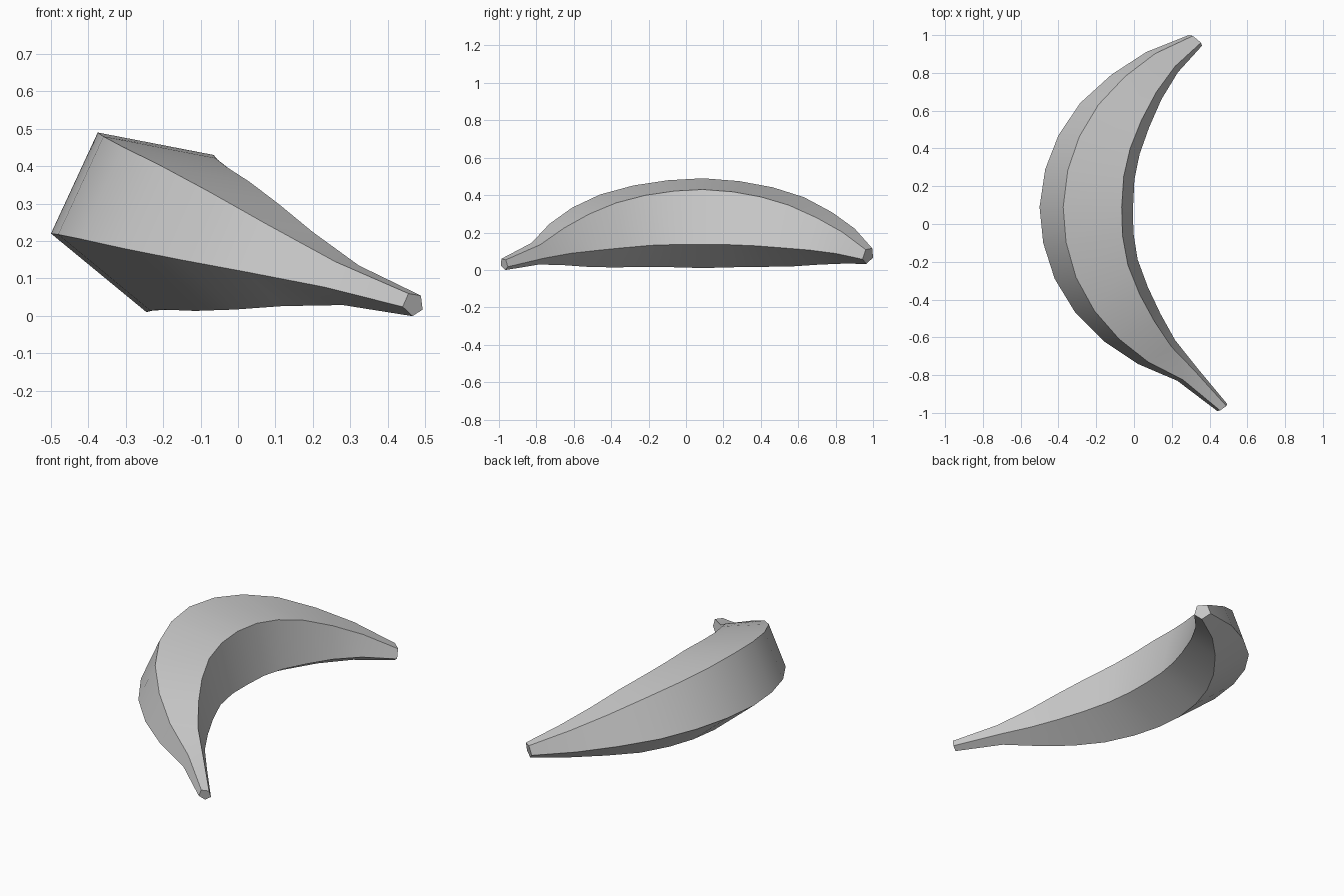
import bpy
import bmesh
from math import atan, cos, sin, radians
from mathutils import Matrix, Vector

default_cube = bpy.data.objects.get("Cube")
if default_cube:
    bpy.data.objects.remove(default_cube, do_unlink=True)


def make_material(name, color):
    material = bpy.data.materials.new(name)
    material.use_nodes = True
    material.diffuse_color = color
    material.node_tree.nodes["Principled BSDF"].inputs["Base Color"].default_value = color
    return material


# Five-sided cross-section at the thickest point, as (across, up) offsets
SECTION = [(-.262, -.037), (-.137, .233), (.173, .173), (.233, -.122), (-.007, -.247)]

# Spine stations from the stem end to the blossom end: x, y, thickness
SPINE = [
    (.469, -.972, .13), (.285, -.796, .25), (.126, -.68, .47), (0, -.55, .67),
    (-.106, -.405, .82), (-.187, -.241, .91), (-.228, -.074, .97), (-.238, .09, 1),
    (-.22, .264, .96), (-.172, .422, .89), (-.091, .578, .78), (.022, .728, .594),
    (.155, .859, .4), (.328, .973, .18),
]
MIDDLE = SPINE.index(min(SPINE))
MIDDLE_X, MIDDLE_Z = SPINE[MIDDLE][0], .257

# The fruit bends within a plane that slopes down towards both tips
SLOPE = .32
tilt = Matrix.Rotation(atan(SLOPE), 3, "Y")
untilt = tilt.inverted()


def add_ring(bm, index):
    """Place one scaled section, turned within the sloping plane."""
    x, y, size = SPINE[index]
    turn = max(-35, 6.5 * (index - MIDDLE))
    spin = tilt @ Matrix.Rotation(radians(-turn), 3, "Z") @ untilt
    center = Vector((x, y, MIDDLE_Z - SLOPE * (x - MIDDLE_X)))
    return [bm.verts.new(center + spin @ Vector((across, 0, up)) * size)
            for across, up in SECTION]


# Skin the rings into one closed body with flat caps
bm = bmesh.new()
rings = [add_ring(bm, index) for index in range(len(SPINE))]
sides = len(SECTION)
for ring, following in zip(rings, rings[1:]):
    for i in range(sides):
        j = (i + 1) % sides
        bm.faces.new((ring[i], ring[j], following[j], following[i]))
bm.faces.new(rings[0])
bm.faces.new(rings[-1])
bmesh.ops.recalc_face_normals(bm, faces=bm.faces)

mesh = bpy.data.meshes.new("banana_body")
bm.to_mesh(mesh)
bm.free()
mesh.materials.append(make_material("light grey", (.6, .6, .6, 1)))
banana = bpy.data.objects.new("banana_body", mesh)
bpy.context.collection.objects.link(banana)

# Smooth along the length, crisp along the five ridges
bpy.ops.object.select_all(action="DESELECT")
banana.select_set(True)
bpy.context.view_layer.objects.active = banana
bpy.ops.object.shade_smooth_by_angle(angle=radians(35))
